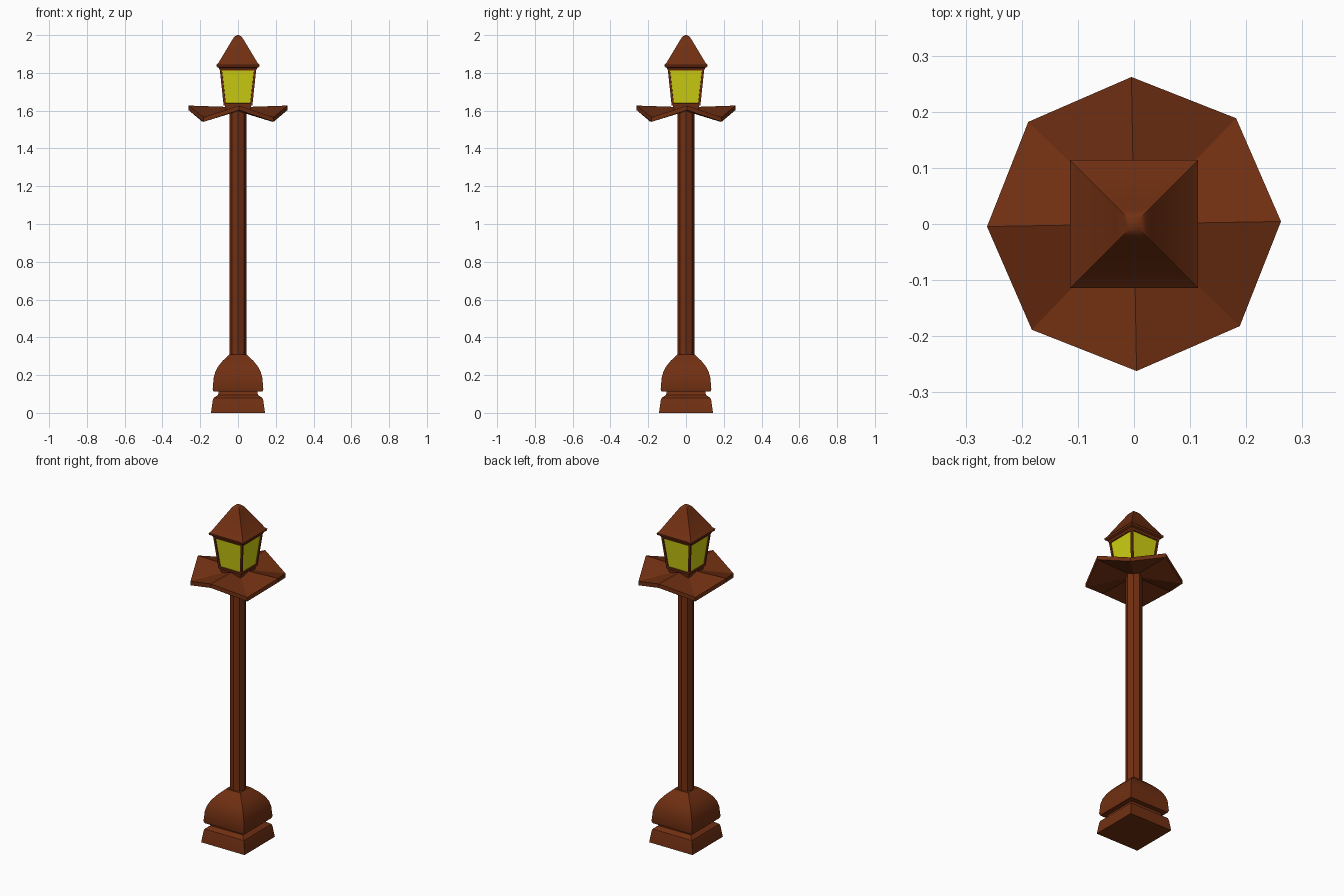
import bpy, bmesh, math

if "Cube" in bpy.data.objects:
    bpy.data.objects.remove(bpy.data.objects["Cube"])


def material(name, rgb):
    m = bpy.data.materials.new(name)
    m.diffuse_color = (*rgb, 1)
    m.use_nodes = True
    m.node_tree.nodes["Principled BSDF"].inputs["Base Color"].default_value = m.diffuse_color
    return m


brown = material("rust_brown", (0.165, 0.029, 0.006))
yellow = material("lamp_yellow", (0.64, 0.64, 0.006))


def finish(name, bm, smooth=False):
    bmesh.ops.recalc_face_normals(bm, faces=bm.faces)
    me = bpy.data.meshes.new(name)
    bm.to_mesh(me)
    bm.free()
    me.materials.append(brown)
    me.materials.append(yellow)
    ob = bpy.data.objects.new(name, me)
    bpy.context.collection.objects.link(ob)
    if smooth:
        bpy.ops.object.select_all(action='DESELECT')
        ob.select_set(True)
        bpy.context.view_layer.objects.active = ob
        bpy.ops.object.shade_smooth_by_angle(angle=math.radians(32))
    return ob


def loft(profile, sides=4, turn=0.0):
    """Stack of regular rings; for 4 sides the size is the half width."""
    bm = bmesh.new()
    k = math.sqrt(2) if sides == 4 else 1
    rings = []
    for r, z in profile:
        rings.append([bm.verts.new((r * k * math.cos(turn + 2 * math.pi * i / sides),
                                    r * k * math.sin(turn + 2 * math.pi * i / sides), z))
                      for i in range(sides)])
    for a, b in zip(rings, rings[1:]):
        for i in range(sides):
            j = (i + 1) % sides
            bm.faces.new((a[i], a[j], b[j], b[i]))
    bm.faces.new(rings[0][::-1])
    bm.faces.new(rings[-1])
    return bm


SQ = math.pi / 4
TWIST = math.radians(1)

# Plinth with groove and domed upper block
finish("base", loft([(0.143, 0), (0.134, 0.065), (0.130, 0.078), (0.106, 0.095), (0.102, 0.112),
                     (0.130, 0.113), (0.134, 0.125), (0.129, 0.185), (0.121, 0.215),
                     (0.106, 0.245), (0.082, 0.275), (0.047, 0.308)], 4, SQ), True)

# Octagonal pole
finish("pole", loft([(0.045, 0.29), (0.045, 1.61)], 8, TWIST))

# Folded plate with drooping corners
bm = bmesh.new()
layers = []
for zc, za, zd in ((1.618, 1.627, 1.565), (1.597, 1.603, 1.541)):
    c = bm.verts.new((0, 0, zc))
    ring = [bm.verts.new((0.262 * math.cos(TWIST + i * SQ), 0.262 * math.sin(TWIST + i * SQ),
                          zd if i % 2 else za)) for i in range(8)]
    for i in range(8):
        bm.faces.new((c, ring[i], ring[(i + 1) % 8]))
    layers.append(ring)
for i in range(8):
    j = (i + 1) % 8
    bm.faces.new((layers[0][i], layers[0][j], layers[1][j], layers[1][i]))
finish("folded_plate", bm)

# Lantern foot
finish("lantern_foot", loft([(0.066, 1.605), (0.070, 1.63)], 4, SQ))

# Lantern body with recessed glowing panes
bm = loft([(0.076, 1.627), (0.097, 1.822)], 4, SQ)
bmesh.ops.recalc_face_normals(bm, faces=bm.faces)
bm.normal_update()
panes = [f for f in bm.faces if abs(f.normal.z) < 0.5]
bmesh.ops.inset_individual(bm, faces=panes, thickness=0.016, depth=0)
bmesh.ops.inset_individual(bm, faces=panes, thickness=0.001, depth=-0.006)
for f in panes:
    f.material_index = 1
finish("lantern_body", bm)

# Pyramid roof with moulded eave and rounded tip
finish("lantern_roof", loft([(0.097, 1.816), (0.101, 1.826), (0.112, 1.832), (0.114, 1.843),
                             (0.104, 1.852), (0.032, 1.972), (0.022, 1.988), (0.010, 1.998),
                             (0.002, 2.0)], 4, SQ), True)
